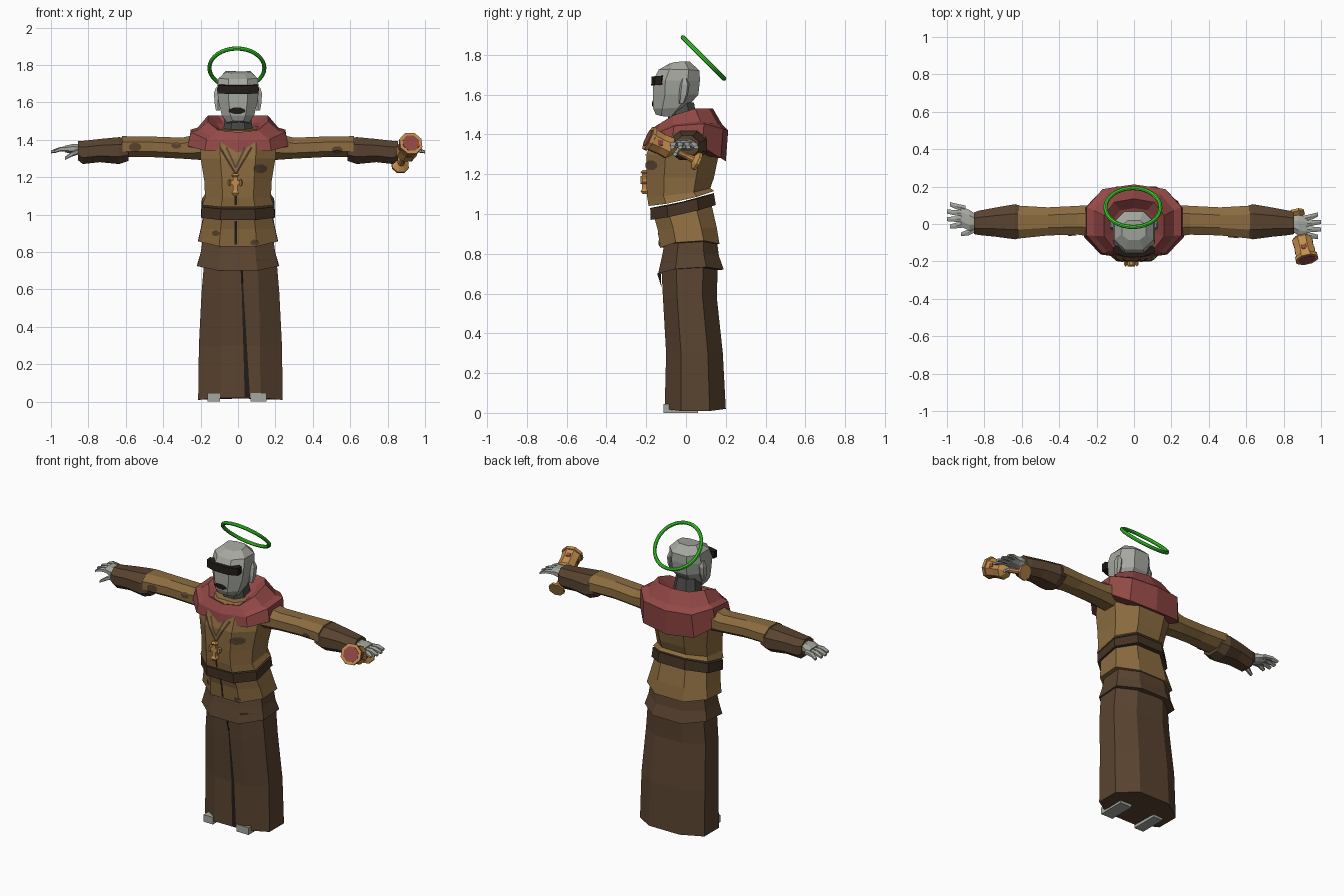
import bpy, bmesh, math
from mathutils import Vector
from mathutils.bvhtree import BVHTree

cube = bpy.data.objects.get("Cube")
if cube:
    bpy.data.objects.remove(cube)


def material(name, *srgb):
    m = bpy.data.materials.new(name)
    m.use_nodes = True
    colour = [c ** 2.2 for c in srgb] + [1]
    m.diffuse_color = colour
    m.node_tree.nodes["Principled BSDF"].inputs["Base Color"].default_value = colour
    return m


TAN = material("tan cloth", .54, .42, .26)
BROWN = material("dark brown cloth", .35, .27, .2)
LEATHER = material("belt leather", .27, .21, .16)
RED = material("dull red cloth", .57, .29, .28)
GREY = material("grey skin", .64, .65, .62)
SHADE = material("dark grey", .3, .3, .29)
BLACK = material("near black", .15, .13, .12)
GOLD = material("warm gold", .76, .55, .31)
GREEN = material("halo green", .25, .85, .2)

surfaces = []


def build(name, verts, faces, mat, surface=True):
    mesh = bpy.data.meshes.new(name)
    mesh.from_pydata(verts, [], faces)
    bm = bmesh.new()
    bm.from_mesh(mesh)
    bmesh.ops.recalc_face_normals(bm, faces=bm.faces)
    if surface:
        surfaces.append(BVHTree.FromBMesh(bm))
    bm.to_mesh(mesh)
    bm.free()
    mesh.materials.append(mat)
    ob = bpy.data.objects.new(name, mesh)
    bpy.context.collection.objects.link(ob)
    return ob


def loft(name, rings, mat):
    n = len(rings[0])
    faces = [(k * n + i, k * n + (i + 1) % n, (k + 1) * n + (i + 1) % n, (k + 1) * n + i)
             for k in range(len(rings) - 1) for i in range(n)]
    last = (len(rings) - 1) * n
    faces += [tuple(range(n)), tuple(range(last, last + n))]
    return build(name, [v for r in rings for v in r], faces, mat)


def section(n, power):
    """Unit polygon, made boxier as power falls."""
    out = []
    for i in range(n):
        a = math.tau * (i + .5) / n
        out.append([math.copysign(min(1, abs(c) / math.cos(math.pi / n)) ** power, c)
                    for c in (math.cos(a), math.sin(a))])
    return out


def upright(name, rings, mat, cx=0, n=8, power=.85):
    """Rings: z at front, side and back, half width, y at front and back."""
    out = []
    for zf, zs, zb, rx, yf, yb in rings:
        out.append([(cx + rx * c, (yf + yb) / 2 + s * (yb - yf) / 2,
                     zs + abs(s) * ((zb if s > 0 else zf) - zs)) for c, s in section(n, power)])
    return loft(name, out, mat)


def sideways(name, rings, mat, side, n=8):
    """Rings along x: x, y, z, half depth, half height."""
    return loft(name, [[(side * x, y + ry * c, z + rz * s) for c, s in section(n, .9)]
                       for x, y, z, ry, rz in rings], mat)


def lathe(name, origin, axis, profile, mat, n=8):
    q = Vector(axis).to_track_quat('Z', 'Y')
    return loft(name, [[Vector(origin) + q @ Vector((r * c, r * s, t))
                        for c, s in section(n, 1)] for t, r in profile], mat)


def box(name, lo, hi, mat):
    x0, y0, z0 = lo
    x1, y1, z1 = hi
    return loft(name, [[(x0, y0, z), (x1, y0, z), (x1, y1, z), (x0, y1, z)] for z in (z0, z1)], mat)


def lay(x, z, back=False, lift=.005):
    """Point on the outermost surface at x, z, slightly lifted."""
    d = -1 if back else 1
    hits = [t.ray_cast(Vector((x, -d, z)), Vector((0, d, 0)))[0] for t in surfaces]
    ys = [h.y * d for h in hits if h]
    return (x, d * (min(ys) - lift) if ys else 0, z)


def strip(name, a, b, wa, wb, mat, steps=10):
    a, b = Vector(a), Vector(b)
    side = Vector((b.y - a.y, a.x - b.x)).normalized() / 2
    verts = []
    for i in range(steps + 1):
        p, w = a.lerp(b, i / steps), wa + (wb - wa) * i / steps
        verts += [lay(*(p - side * w)), lay(*(p + side * w))]
    faces = [(2 * i, 2 * i + 1, 2 * i + 3, 2 * i + 2) for i in range(steps)]
    build(name, verts, faces, mat, False)


def patch(name, x, z, rx, rz, mat, back=False, n=8):
    verts = [lay(x, z, back)] + [lay(x + rx * c, z + rz * s, back) for c, s in section(n, 1)]
    build(name, verts, [(0, i + 1, (i + 1) % n + 1) for i in range(n)], mat, False)


# Robe, from hem to waist
upright("robe_skirt", [(.02, 0, .02, .226, -.107, .2), (.3, .3, .3, .222, -.1, .185),
                       (.58, .58, .58, .208, -.116, .155), (.76, .76, .76, .193, -.125, .16)],
        BROWN, cx=.013)
upright("hip_flap", [(.7, .745, .72, .218, -.14, .19), (.79, .8, .79, .2, -.12, .165),
                     (.87, .87, .87, .188, -.105, .155)], BROWN)
upright("tunic_skirt", [(.83, .88, .85, .213, -.13, .168), (.92, .93, .93, .198, -.142, .155),
                        (1.0, 1.02, 1.06, .178, -.165, .125)], TAN)
upright("belt", [(.97, .995, 1.045, .197, -.178, .15), (1.03, 1.05, 1.105, .194, -.18, .14)],
        LEATHER)
upright("tunic_body", [(1.04, 1.06, 1.115, .192, -.188, .142), (1.09, 1.09, 1.13, .176, -.196, .122),
                       (1.18, 1.18, 1.18, .18, -.2, .14), (1.3, 1.3, 1.3, .2, -.198, .165),
                       (1.4, 1.41, 1.42, .205, -.165, .165), (1.45, 1.47, 1.48, .13, -.12, .13)], TAN)

# Feet under the hem
for name, x, r in (("right_foot", -.13, .033), ("left_foot", .11, .042)):
    box(name, (x - r, -.112, 0), (x + r, .06, .045), GREY)

# Arms, cuffs and hands
for label, s, turn in (("left", 1, -.045), ("right", -1, .01)):
    sideways(label + "_sleeve", [(.17, .015, 1.365, .09, .075), (.3, .02, 1.355, .077, .056),
                                 (.46, .014, 1.362, .075, .055), (.62, .01, 1.363, .088, .056)], TAN, s)
    sideways(label + "_cuff", [(.585, .01, 1.345, .08, .058), (.635, .012, 1.342, .094, .072),
                               (.74, .01, 1.342, .078, .062), (.83, .006, 1.332, .065, .062),
                               (.855, .004, 1.342, .058, .052)], BROWN, s)
    sideways(label + "_palm", [(.83, .008, 1.345, .035, .03), (.88, .015 + turn / 2, 1.352, .055, .026),
                               (.925, .03 + turn, 1.35, .055, .018)], GREY, s)
    for i in range(4):
        y = turn + i * .028 - .012
        tip = y + (i - 1) * .012
        sideways(f"{label}_finger_{i + 1}", [(.9, y, 1.35, .016, .014), (.95, (y + tip) / 2, 1.35, .015, .012),
                                             (.985 + .014 * (i in (1, 2)), tip, 1.335, .011, .008)],
                 GREY, s, 6)
    sideways(label + "_thumb", [(.845, -.025, 1.34, .016, .016), (.885, -.045, 1.325, .016, .014),
                                (.925, -.055, 1.3, .01, .009)], GREY, s, 6)

# Cowl with a folded roll
upright("cowl", [(1.335, 1.385, 1.265, .268, -.188, .2), (1.39, 1.475, 1.42, .253, -.182, .212),
                 (1.41, 1.475, 1.45, .215, -.172, .182), (1.44, 1.53, 1.53, .16, -.155, .135),
                 (1.42, 1.5, 1.48, .11, -.1, .085)], RED, n=10)

# Neck, head and face
upright("neck", [(1.4, 1.4, 1.4, .085, -.09, .07), (1.56, 1.56, 1.56, .065, -.09, .04)], SHADE)
upright("head", [(1.5, 1.485, 1.49, .06, -.152, -.05), (1.53, 1.53, 1.54, .086, -.165, .01),
                 (1.6, 1.6, 1.6, .104, -.166, .062), (1.67, 1.67, 1.67, .112, -.166, .07),
                 (1.725, 1.73, 1.72, .105, -.137, .068), (1.755, 1.77, 1.765, .065, -.085, .02)], GREY)
upright("blindfold", [(1.645, 1.65, 1.65, .109, -.175, -.105), (1.69, 1.695, 1.695, .11, -.173, -.105)], BLACK)
for label, s in (("left", 1), ("right", -1)):
    upright(label + "_ear", [(1.555, 1.555, 1.555, .01, -.035, -.01), (1.6, 1.6, 1.6, .018, -.035, .01),
                             (1.65, 1.65, 1.65, .02, -.03, .018), (1.68, 1.68, 1.68, .01, -.02, .005)],
            GREY, cx=s * .108, n=6)
patch("mouth", -.005, 1.555, .043, .017, BLACK)

# Halo
bpy.ops.mesh.primitive_torus_add(location=(-.006, .088, 1.784), rotation=(-math.pi / 4, 0, 0),
                                 major_radius=.147, minor_radius=.011, major_segments=32, minor_segments=8)
halo = bpy.context.object
halo.name = "halo"
halo.data.materials.append(GREEN)
bpy.ops.object.shade_smooth_by_angle()

# Seams, neck cord and worn patches
strip("skirt_opening", (.02, .7), (.05, .025), .006, .028, BLACK)
strip("tunic_seam", (-.012, 1.2), (-.012, 1.05), .01, .012, BLACK)
strip("tunic_skirt_seam", (-.012, .965), (-.012, .84), .012, .012, BLACK)
for label, s in (("left", 1), ("right", -1)):
    strip(label + "_cord", (-.012 + s * .085, 1.36), (-.012, 1.215), .012, .01, LEATHER)
    strip(label + "_lapel", (-.012 + s * .05, 1.36), (-.012, 1.25), .012, .008, BROWN)
for i, (x, z, r, back) in enumerate([(-.55, 1.36, .032, False), (-.33, 1.37, .025, False), (.53, 1.345, .028, False),
                                     (.12, 1.245, .034, False), (-.12, .9, .02, False), (.09, .85, .022, False)]):
    patch(f"cloth_patch_{i + 1}", x, z, r, r * .7, BROWN, back)

# Cross pendant with flared ends
c = Vector((-.015, -.208, 1.17))
for label, d, length in (("top", (0, 0, 1), .05), ("bottom", (0, 0, -1), .07),
                         ("left", (1, 0, 0), .038), ("right", (-1, 0, 0), .038)):
    lathe("cross_" + label, c, d, [(0, .012), (length * .6, .012), (length * .8, .02), (length, .01)], GOLD, 4)

# Goblet held in the left hand
base, mouth = Vector((.865, .062, 1.262)), Vector((.925, -.19, 1.382))
axis = (mouth - base).normalized()
length = (mouth - base).length
lathe("goblet", base, axis, [(0, .045), (.014, .045), (.032, .018), (.07, .013), (.13, .014),
                             (.15, .04), (.165, .054), (.215, .05), (length - .02, .054),
                             (length - .018, .06), (length, .06)], GOLD)
lathe("wine", mouth, axis, [(0, .044), (.003, .044)], RED)
turn = axis.to_track_quat('Z', 'Y')
for i in range(4):
    out = turn @ Vector((math.cos(i * math.pi / 2), math.sin(i * math.pi / 2), 0))
    lathe(f"goblet_gem_{i + 1}", base + axis * .23 + out * .045, out, [(0, .016), (.009, .012)], RED, 4)
